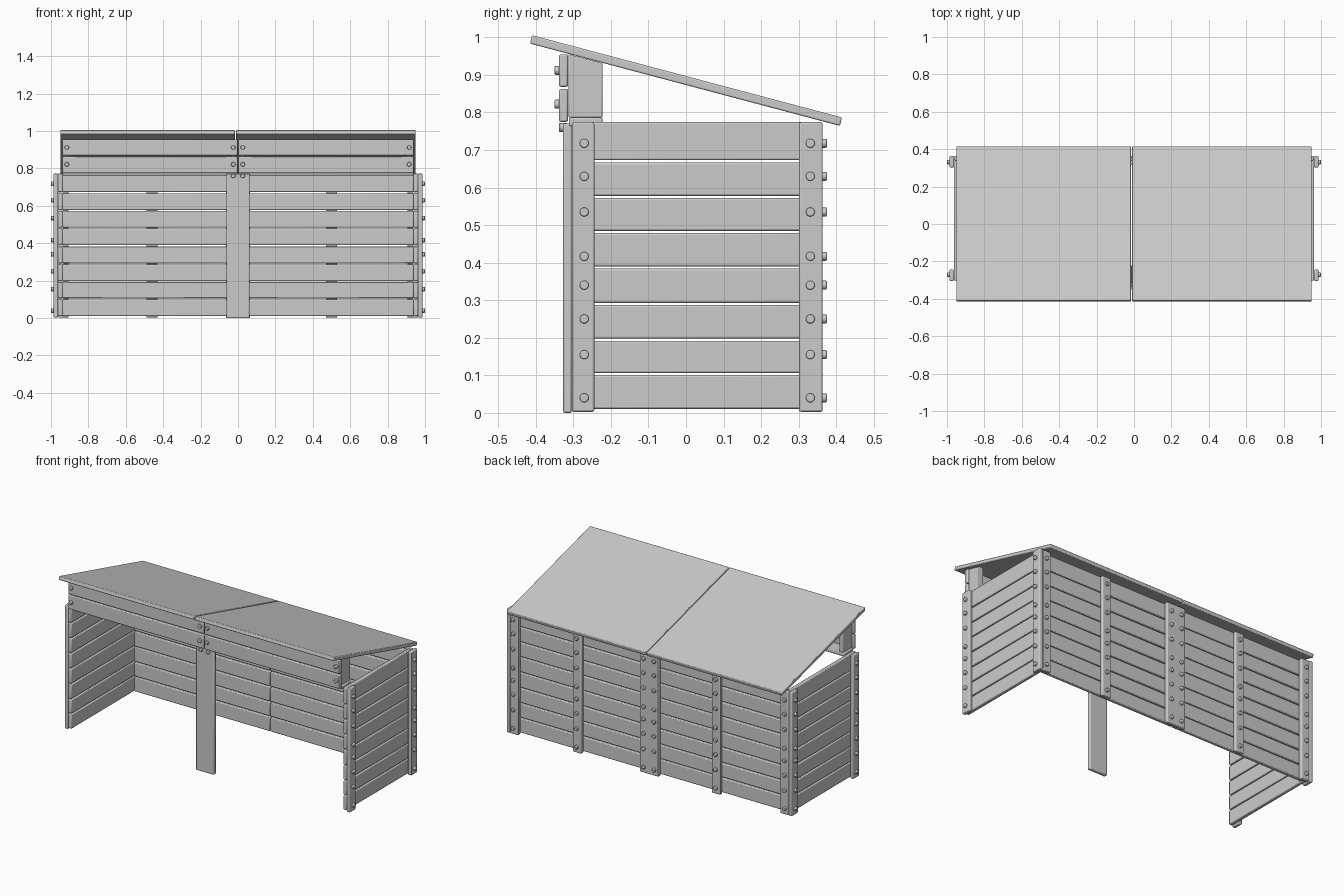
import bpy, bmesh, math
from mathutils import Matrix, Vector

if "Cube" in bpy.data.objects:
    bpy.data.objects.remove(bpy.data.objects["Cube"])


def finish(name, bm, bevel):
    mesh = bpy.data.meshes.new(name)
    bmesh.ops.recalc_face_normals(bm, faces=bm.faces)
    bm.to_mesh(mesh)
    bm.free()
    ob = bpy.data.objects.new(name, mesh)
    bpy.context.collection.objects.link(ob)
    if bevel:
        m = ob.modifiers.new("soft_edges", 'BEVEL')
        m.width = bevel
        m.segments = 2
        m.limit_method = 'ANGLE'
    return ob


def board(name, x, y, z, bevel=0.005):
    """Rounded board from (min, max) pairs on each axis."""
    bm = bmesh.new()
    lo, hi = zip(x, y, z)
    size = [b - a for a, b in zip(lo, hi)]
    mid = [(a + b) / 2 for a, b in zip(lo, hi)]
    bmesh.ops.create_cube(bm, size=1, matrix=Matrix.Translation(mid) @ Matrix.Diagonal((*size, 1)))
    return finish(name, bm, bevel)


def screws(name, points, direction, r=0.012, length=0.022):
    """Screw heads standing on a surface, all in one object."""
    bm = bmesh.new()
    d = Vector(direction)
    rot = d.to_track_quat('Z', 'Y').to_matrix().to_4x4()
    for p in points:
        mat = Matrix.Translation(Vector(p) + d * (0.013 - length / 2)) @ rot
        bmesh.ops.create_cone(bm, cap_ends=True, segments=16, radius1=r, radius2=r,
                              depth=length, matrix=mat)
    return finish(name, bm, 0.003)


ROWS = [0.008, 0.103, 0.195, 0.29, 0.387, 0.482, 0.575, 0.67, 0.777]
SCREW_Z = [0.04, 0.155, 0.25, 0.34, 0.417, 0.535, 0.63, 0.718]
GAP = 0.003


def span(a, b, s):
    return tuple(sorted((a * s, b * s)))


for s, side in ((-1, "left"), (1, "right")):
    # side wall and half of the back wall, in rows of planks
    for i in range(8):
        z = (ROWS[i] + GAP, ROWS[i + 1] - GAP)
        board(f"{side}_side_plank_{i}", span(0.939, 0.963, s), (-0.303, 0.339), z)
        top = min(z[1], 0.768)
        board(f"{side}_back_plank_{i}", span(0.002, 0.938, s), (0.315, 0.339), (z[0], top))

    # battens screwed on the outside of the side wall
    for tag, y, ys in (("front", (-0.304, -0.244), -0.271), ("rear", (0.301, 0.364), 0.331)):
        board(f"{side}_{tag}_batten", span(0.963, 0.986, s), y, (0.003, 0.774))
        screws(f"{side}_{tag}_batten_screws", [(s * 0.986, ys, z) for z in SCREW_Z], (s, 0, 0))

    # back corner batten
    board(f"{side}_back_corner_batten", span(0.905, 0.962, s), (0.339, 0.364), (0.003, 0.77))
    screws(f"{side}_back_corner_screws", [(s * 0.938, 0.362, z) for z in SCREW_Z], (0, 1, 0))

    # back middle batten, slightly uneven spacing
    bx = 0.5 if s > 0 else -0.46
    board(f"{side}_back_batten", (bx - 0.03, bx + 0.03), (0.339, 0.362), (0.003, 0.765))
    screws(f"{side}_back_batten_screws", [(bx, 0.361, z) for z in SCREW_Z], (0, 1, 0))

    # front header planks
    for tag, z in (("lower", (0.775, 0.863)), ("upper", (0.868, 0.955))):
        board(f"{side}_{tag}_header_plank", span(0.003, 0.938, s), (-0.338, -0.314), z)
    screws(f"{side}_header_screws",
           [(s * x, -0.337, z) for x, z in ((0.915, 0.912), (0.915, 0.822),
                                            (0.025, 0.912), (0.025, 0.822))], (0, -1, 0))

    # header rail and the short posts that hold the roof, tops cut to the slope
    board(f"{side}_header_rail", span(0.002, 0.938, s), (-0.312, -0.222), (0.763, 0.786))
    for tag, x0, x1 in (("inner", 0.012, 0.037), ("outer", 0.902, 0.93)):
        bm = bmesh.new()
        profile = [(-0.313, 0.786), (-0.222, 0.786), (-0.222, 0.931), (-0.313, 0.955)]
        face = bm.faces.new([bm.verts.new((s * x0, y, z)) for y, z in profile])
        ext = bmesh.ops.extrude_face_region(bm, geom=[face])
        bmesh.ops.translate(bm, vec=(s * (x1 - x0), 0, 0),
                            verts=[v for v in ext['geom'] if isinstance(v, bmesh.types.BMVert)])
        finish(f"{side}_{tag}_roof_post", bm, 0.004)

    # sloped roof panel
    rx = (-0.010, 0.95) if s > 0 else (-0.95, -0.016)
    roof = board(f"{side}_roof_panel", rx, (-0.427, 0.427), (-0.0115, 0.0115), 0.004)
    roof.location = (0, 0, 0.885)
    roof.rotation_euler = (-math.radians(14.87), 0, 0)

# wide centre batten on the back
board("back_centre_batten", (-0.065, 0.065), (0.339, 0.364), (0.003, 0.77))
screws("back_centre_screws", [(x, 0.362, z) for x in (-0.036, 0.036) for z in SCREW_Z], (0, 1, 0))

# centre post on the front
board("front_centre_post", (-0.062, 0.062), (-0.327, -0.304), (0, 0.771))
screws("front_centre_screws", [(x, -0.325, 0.76) for x in (-0.025, 0.025)], (0, -1, 0))

# smooth the rounded edges, keep flat faces crisp
for ob in bpy.data.objects:
    ob.select_set(True)
    bpy.context.view_layer.objects.active = ob
bpy.ops.object.shade_smooth_by_angle(angle=math.radians(40))
